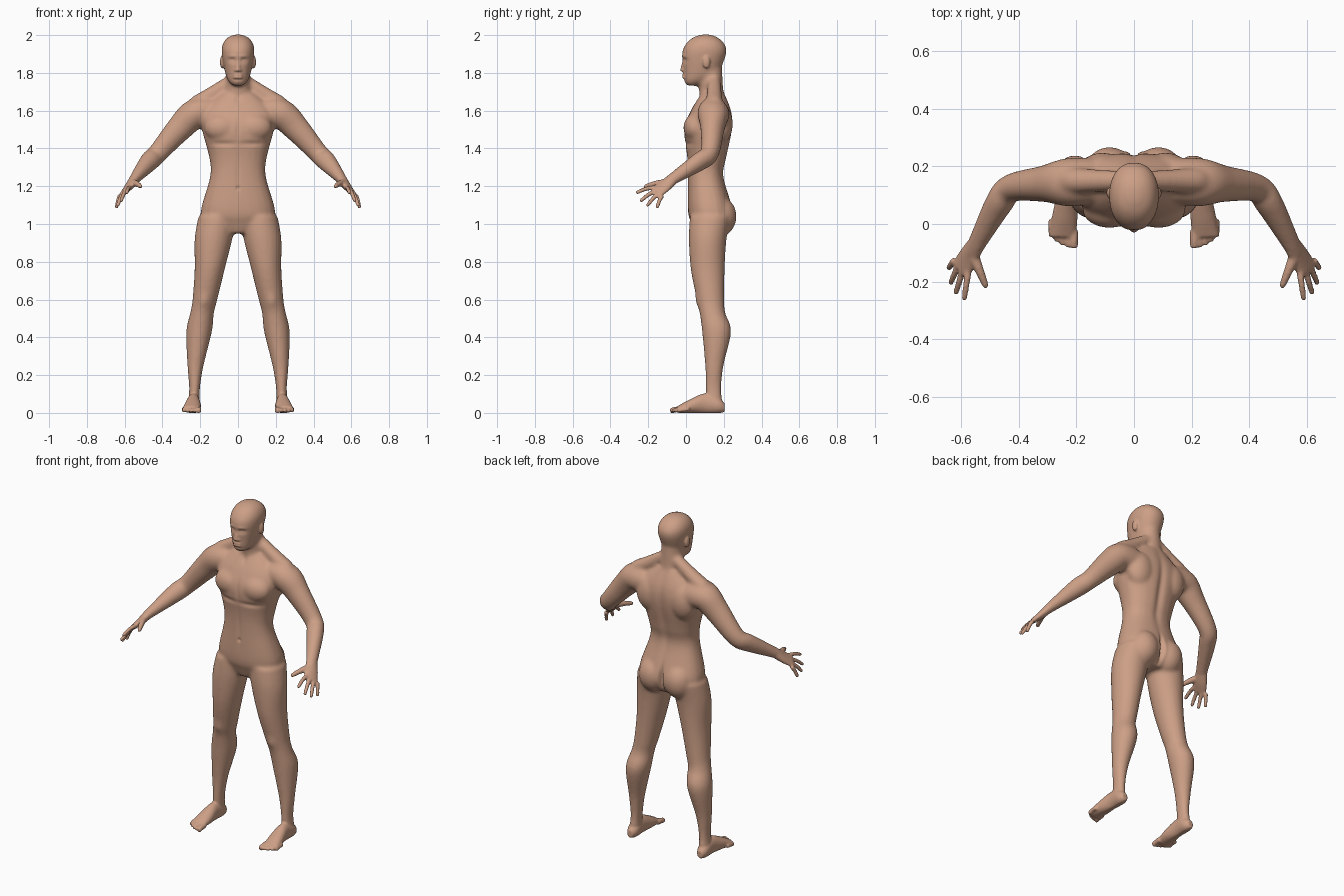
import bpy
import bmesh
from math import cos, sin, tau, exp
from mathutils import Vector, Matrix

cube = bpy.data.objects.get("Cube")
if cube:
    bpy.data.objects.remove(cube)

RIGHTWARD, BACKWARD, UPWARD = Vector((1, 0, 0)), Vector((0, 1, 0)), Vector((0, 0, 1))
KNUCKLE_LINE = Vector((.63, .57, -.52))

skin = bpy.data.materials.new("warm skin")
skin.use_nodes = True
skin.diffuse_color = (.61, .35, .24, 1)
skin.node_tree.nodes["Principled BSDF"].inputs["Base Color"].default_value = skin.diffuse_color


def smooth_rows(rows, steps=8):
    """Fill in a smooth curve that passes through every given row."""
    points = [Vector(row) for row in rows]
    last = len(points) - 1
    slopes = [(points[min(i + 1, last)] - points[max(i - 1, 0)]) / 2 for i in range(last + 1)]
    filled = []
    for i in range(last):
        start, end = points[i], points[i + 1]
        for k in range(steps):
            t = k / steps
            ease = t * t * (3 - 2 * t)
            filled.append(start.lerp(end, ease)
                          + slopes[i] * (t * (1 - t) ** 2) - slopes[i + 1] * (t * t * (1 - t)))
    return filled + [points[last]]


def loft(bm, rows, hint=RIGHTWARD, axis=None, square=1, sides=24):
    """Closed tube through rows of (x, y, z, radius along hint, other radius)."""
    rows = smooth_rows(rows)
    rings = []
    for i, row in enumerate(rows):
        ahead, behind = rows[min(i + 1, len(rows) - 1)], rows[max(i - 1, 0)]
        tangent = (axis or Vector(ahead[:3]) - Vector(behind[:3])).normalized()
        side = (hint - tangent * hint.dot(tangent)).normalized()
        up = tangent.cross(side)
        ring = []
        for k in range(sides):
            angle = tau * k / sides
            across, along = (abs(v) ** square * (1 if v > 0 else -1)
                             for v in (cos(angle), sin(angle)))
            offset = side * across * row[3] + up * along * row[4]
            ring.append(bm.verts.new(Vector(row[:3]) + offset))
        rings.append(ring)
    for lower, upper in zip(rings, rings[1:]):
        for k in range(sides):
            n = (k + 1) % sides
            bm.faces.new((lower[k], lower[n], upper[n], upper[k]))
    bm.faces.new(rings[0][::-1])
    bm.faces.new(rings[-1])


def ball(bm, center, radii):
    matrix = Matrix.Translation(center) @ Matrix.Diagonal((*radii, 1))
    bmesh.ops.create_uvsphere(bm, u_segments=24, v_segments=16, radius=1, matrix=matrix)


def digit(bm, start, end, thick, thin, arch=0):
    """Tapered rounded rod, optionally arched upward in the middle."""
    start, end = Vector(start), Vector(end)
    middle = start.lerp(end, .5) + UPWARD * arch
    pad = start.lerp(end, .92)
    width = (thick + thin) / 2
    loft(bm, [(*start, thick, thick), (*middle, width, width), (*pad, thin, thin),
              (*end, thin / 2, thin / 2)], hint=KNUCKLE_LINE, sides=14)


def mirror(bm):
    """Copy everything built so far to the other side."""
    copy = bmesh.ops.duplicate(bm, geom=bm.verts[:] + bm.edges[:] + bm.faces[:])["geom"]
    for item in copy:
        if isinstance(item, bmesh.types.BMVert):
            item.co.x = -item.co.x


def fuse(obj, bm, voxel, iterations):
    """Blend the overlapping parts into one continuous skin."""
    bmesh.ops.recalc_face_normals(bm, faces=bm.faces)
    bm.to_mesh(obj.data)
    bm.free()
    remesh = obj.modifiers.new("fuse", "REMESH")
    remesh.mode, remesh.voxel_size = "VOXEL", voxel
    relax = obj.modifiers.new("relax", "SMOOTH")
    relax.factor, relax.iterations = .5, iterations
    bpy.context.view_layer.update()
    graph = bpy.context.evaluated_depsgraph_get()
    mesh = bpy.data.meshes.new_from_object(obj.evaluated_get(graph))
    obj.modifiers.clear()
    obj.data = mesh


def upright(rows):
    """Turn (height, front, back, half width) into centred loft rows."""
    return [(0, (front + back) / 2, height, width, (back - front) / 2)
            for height, front, back, width in rows]


body = bpy.data.objects.new("body", bpy.data.meshes.new("body"))
bpy.context.collection.objects.link(body)

# Leg, from hip to ankle
bm = bmesh.new()
loft(bm, [(.11, .13, 1.04, .1, .11), (.13, .115, .92, .1, .1), (.15, .115, .76, .08, .09),
          (.175, .13, .6, .066, .073), (.19, .14, .53, .063, .068), (.206, .162, .43, .068, .077),
          (.225, .15, .25, .043, .049), (.23, .146, .13, .029, .042),
          (.235, .15, .04, .032, .045)], axis=-UPWARD)

# Arm, from shoulder to wrist
loft(bm, [(.14, .15, 1.585, .085, .075), (.23, .145, 1.58, .085, .08), (.31, .14, 1.505, .064, .07),
          (.425, .125, 1.375, .049, .053), (.47, .07, 1.33, .047, .052),
          (.55, -.075, 1.235, .034, .028), (.575, -.115, 1.2, .04, .02)], hint=KNUCKLE_LINE)

# Neck slope and muscle masses: chest, buttock, shoulder blade
digit(bm, (.03, .15, 1.76), (.24, .15, 1.62), .035, .045)
ball(bm, (.085, .05, 1.51), (.095, .064, .075))
ball(bm, (.085, .178, 1.04), (.088, .09, .105))
ball(bm, (.11, .18, 1.53), (.085, .068, .11))
mirror(bm)

# Torso, neck and head
loft(bm, upright([(.95, .05, .2, .06), (1, .03, .24, .17), (1.07, .01, .25, .197),
                  (1.25, .01, .2, .148), (1.35, .006, .215, .152), (1.5, -.01, .245, .19),
                  (1.6, .025, .24, .19), (1.7, .085, .2, .085)]), axis=UPWARD, square=.85)
loft(bm, upright([(1.6, .08, .22, .08), (1.7, .07, .2, .068), (1.85, .06, .19, .06)]), axis=UPWARD)
loft(bm, upright([(1.732, .005, .06, .026), (1.755, -.01, .11, .05), (1.8, -.014, .17, .068),
                  (1.9, -.021, .213, .086), (1.95, -.003, .206, .082), (1.985, .033, .172, .058),
                  (2.003, .08, .13, .02)]), axis=UPWARD, square=.92)
fuse(body, bm, .009, 9)

# Palm, fingers and thumb
bm = bmesh.new()
loft(bm, [(.55, -.075, 1.235, .033, .026), (.575, -.115, 1.2, .04, .021),
          (.602, -.16, 1.168, .045, .013)], hint=KNUCKLE_LINE)
index_knuckle, little_knuckle = Vector((.576, -.165, 1.193)), Vector((.624, -.126, 1.152))
tips = [(.59, -.265, 1.165), (.62, -.244, 1.12), (.638, -.208, 1.095), (.645, -.155, 1.084)]
for i, tip in enumerate(tips):
    digit(bm, index_knuckle.lerp(little_knuckle, i / 3), tip, .0125, .0095, arch=.006)
digit(bm, (.562, -.1, 1.22), (.512, -.222, 1.198), .021, .011, arch=.004)

# Foot and toes
loft(bm, [(.236, .205, .028, .018, .022), (.235, .17, .04, .034, .043), (.236, .1, .05, .034, .053),
          (.24, .03, .037, .044, .039), (.248, -.045, .018, .047, .018)], axis=-BACKWARD)
for i in range(5):
    x, tip = .209 + .0195 * i, .0025 * i * i - .084
    thick = .011 if i else .016
    digit(bm, (x, tip + .06, .02), (x, tip, .011), thick, thick * .9, arch=.002)

# Ears, nostrils, lips and nose
ball(bm, (.084, .108, 1.857), (.012, .02, .034))
ball(bm, (.011, -.014, 1.814), (.009, .011, .008))
for height in (1.776, 1.79):
    ball(bm, (.006, -.008, height), (.02, .014, .007))
mirror(bm)
digit(bm, (0, -.006, 1.885), (0, -.018, 1.806), .009, .014)
bm.from_mesh(body.data)
fuse(body, bm, .006, 3)

# Sculpted dabs: side, height, width, length, depth pressed in
front_dabs = {
    "eye socket": (.033, 1.866, .02, .013, .013),
    "eyelid": (.033, 1.863, .012, .007, -.006),
    "brow": (.034, 1.888, .025, .008, -.004),
    "mouth line": (0, 1.783, .022, .003, .005),
    "chin crease": (0, 1.765, .03, .006, .004),
    "throat notch": (0, 1.66, .015, .02, .008),
    "breastbone": (0, 1.5, .012, .06, .006),
    "under chest": (.08, 1.425, .07, .014, .007),
    "belly line": (0, 1.27, .012, .11, .004),
    "navel": (0, 1.19, .008, .009, .008),
    "kneecap": (.18, .59, .03, .035, -.007),
}
back_dabs = {
    "spine": (0, 1.42, .022, .2, .012),
    "cleft": (0, 1.04, .012, .07, .03),
}
normals = [v.normal.copy() for v in body.data.vertices]
for v, normal in zip(body.data.vertices, normals):
    facing = 1 if normal.y < 0 else -1
    press = 0
    for side, height, width, length, depth in (front_dabs if facing > 0 else back_dabs).values():
        rise = (v.co.z - height) / length
        if abs(rise) < 3:
            spread = (abs(v.co.x) - side) / width
            press += depth * exp(-rise * rise - spread * spread)
    v.co.y += facing * press * abs(normal.y)
    v.co.z = max(v.co.z, 0)     # flat soles

body.data.materials.clear()
body.data.materials.append(skin)
body.data.shade_smooth()
